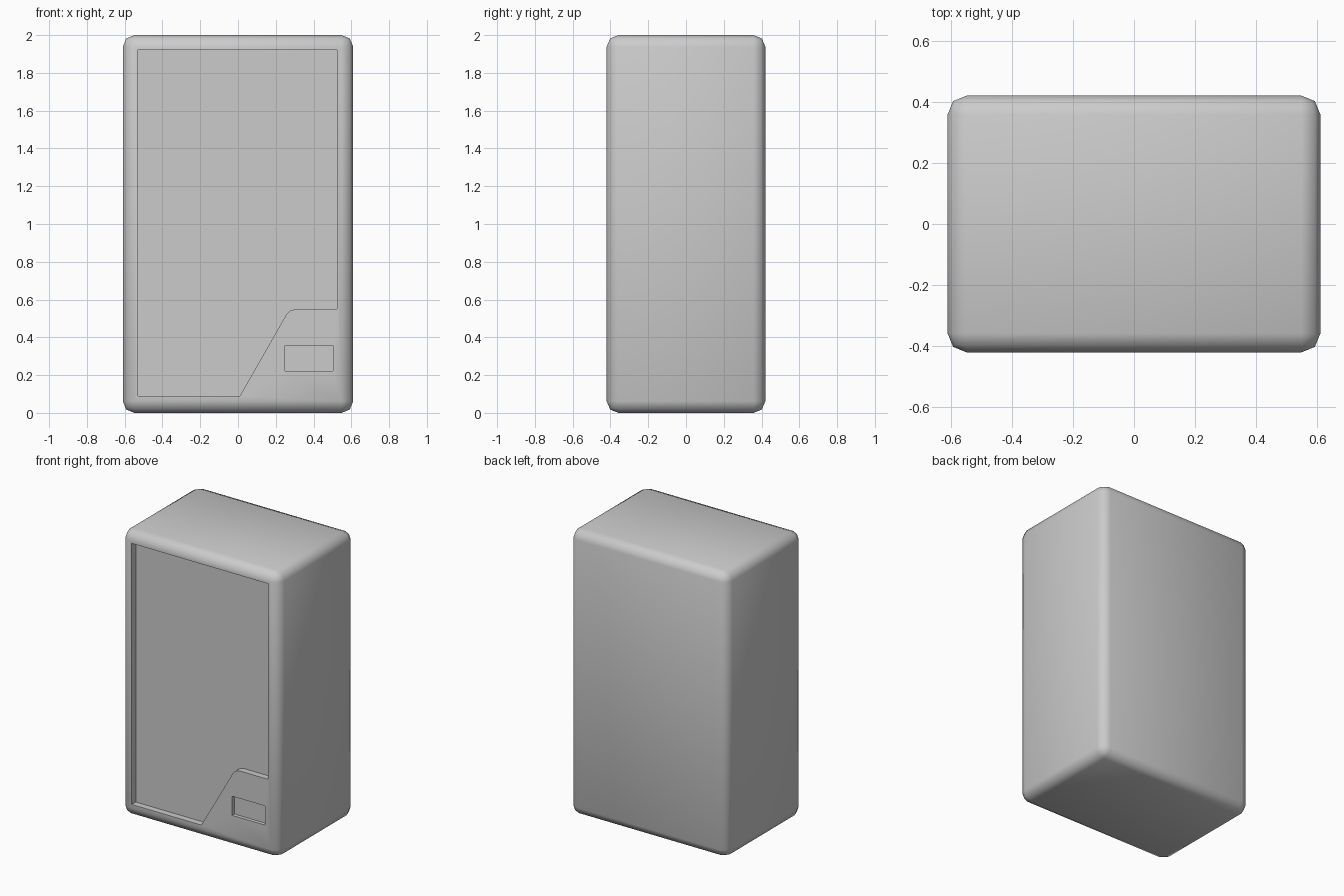
import bpy, bmesh

if "Cube" in bpy.data.objects:
    bpy.data.objects.remove(bpy.data.objects["Cube"])

FRONT = -0.42


def mesh_object(name, bm):
    mesh = bpy.data.meshes.new(name)
    bmesh.ops.recalc_face_normals(bm, faces=bm.faces)
    bm.to_mesh(mesh)
    bm.free()
    obj = bpy.data.objects.new(name, mesh)
    bpy.context.collection.objects.link(obj)
    return obj


def recess(body, name, outline, depth):
    """Cut an (x, z) outline into the front face to the given depth."""
    bm = bmesh.new()
    face = bm.faces.new([bm.verts.new((x, FRONT - 0.1, z)) for x, z in outline])
    ext = bmesh.ops.extrude_face_region(bm, geom=[face])["geom"]
    verts = [v for v in ext if isinstance(v, bmesh.types.BMVert)]
    bmesh.ops.translate(bm, verts=verts, vec=(0, 0.1 + depth, 0))
    cutter = mesh_object(name + "_cutter", bm)
    mod = body.modifiers.new(name, 'BOOLEAN')
    mod.operation = 'DIFFERENCE'
    mod.solver = 'EXACT'
    mod.object = cutter
    bpy.context.view_layer.objects.active = body
    bpy.ops.object.modifier_apply(modifier=name)
    bpy.data.objects.remove(cutter)


# Rounded cabinet
bm = bmesh.new()
bmesh.ops.create_cube(bm, size=1)
bmesh.ops.scale(bm, verts=bm.verts, vec=(1.22, 0.84, 2))
bmesh.ops.translate(bm, verts=bm.verts, vec=(0, 0, 1))
bmesh.ops.bevel(bm, geom=bm.edges[:], offset=0.062, segments=2,
                profile=0.5, affect='EDGES')
cabinet = mesh_object("cabinet", bm)

# Large display window with the stepped lower corner
recess(cabinet, "display_window", [
    (-0.53, 0.09), (0.01, 0.09), (0.245, 0.502), (0.26, 0.526),
    (0.278, 0.542), (0.305, 0.549), (0.525, 0.549), (0.525, 1.92),
    (-0.53, 1.92)], 0.045)

# Small slot at lower right
recess(cabinet, "slot", [
    (0.248, 0.222), (0.504, 0.222), (0.504, 0.356), (0.248, 0.356)], 0.025)

# Smooth shading with sharp recess edges
bpy.ops.object.select_all(action='DESELECT')
cabinet.select_set(True)
bpy.context.view_layer.objects.active = cabinet
bpy.ops.object.shade_smooth_by_angle(angle=1.05)
